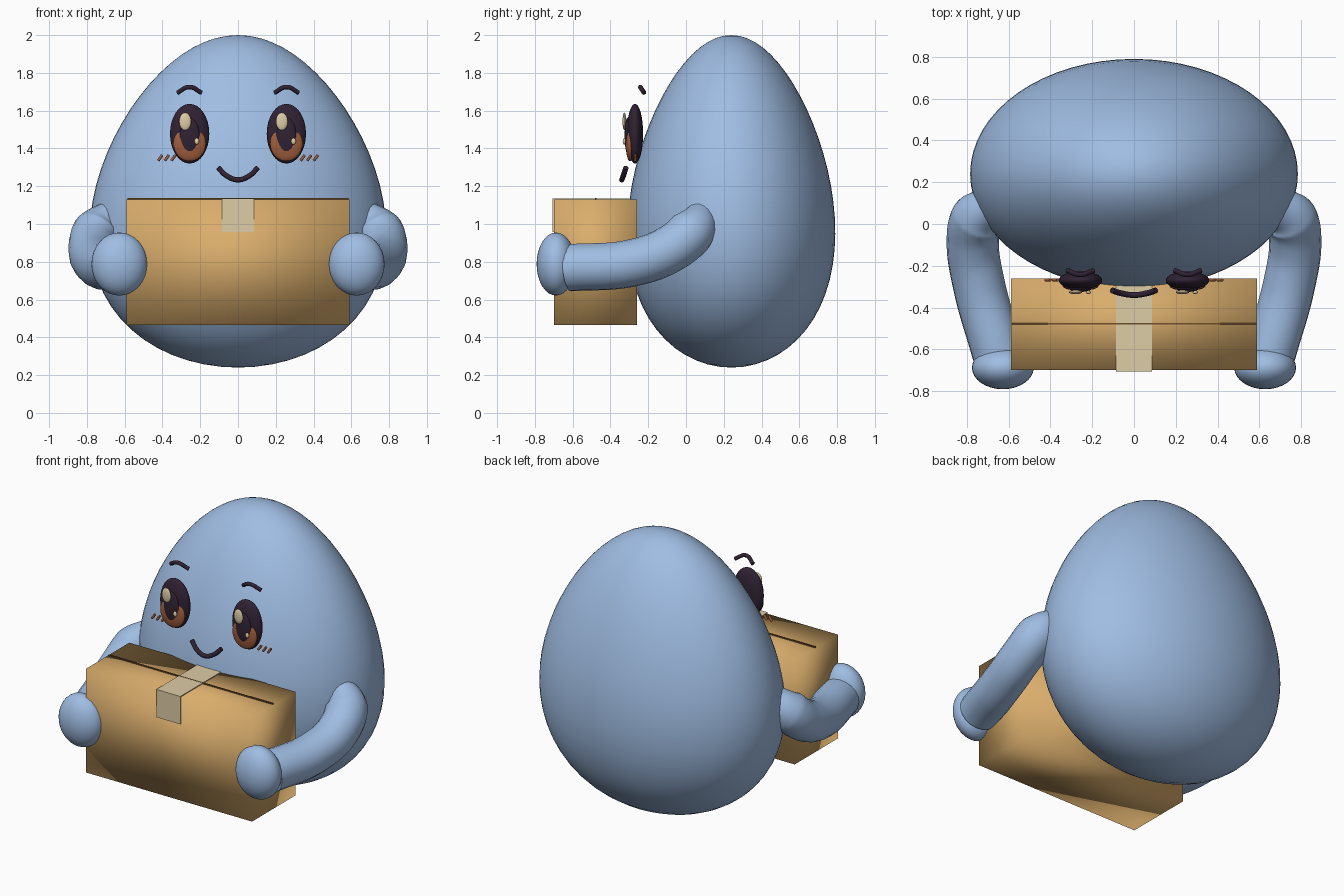
import bpy
import bmesh
from math import radians
from mathutils import Matrix, Vector

cube = bpy.data.objects.get("Cube")
if cube:
    bpy.data.objects.remove(cube, do_unlink=True)


def material(name, rgb):
    m = bpy.data.materials.new(name)
    m.use_nodes = True
    m.diffuse_color = (*rgb, 1)
    m.node_tree.nodes["Principled BSDF"].inputs["Base Color"].default_value = (*rgb, 1)
    return m


BLUE = material("soft blue", (0.35, 0.51, 0.77))
CARD = material("cardboard", (0.70, 0.42, 0.15))
SEAM = material("dark cardboard", (0.16, 0.08, 0.025))
CREAM = material("cream", (0.73, 0.61, 0.38))
DARK = material("dark plum", (0.03, 0.016, 0.034))
BROWN = material("warm brown", (0.35, 0.11, 0.045))


def add_mesh(name, bm, mat, smooth=True):
    mesh = bpy.data.meshes.new(name)
    bm.to_mesh(mesh)
    bm.free()
    for p in mesh.polygons:
        p.use_smooth = smooth
    mesh.materials.append(mat)
    obj = bpy.data.objects.new(name, mesh)
    bpy.context.collection.objects.link(obj)
    return obj


def ball(name, centre, radii, mat, segments=32, taper=0.0):
    """Ellipsoid; taper narrows it towards the top."""
    bm = bmesh.new()
    bmesh.ops.create_uvsphere(bm, u_segments=segments, v_segments=segments // 2, radius=1)
    for v in bm.verts:
        width = 1 - taper * v.co.z
        v.co = Vector((v.co.x * radii[0] * width, v.co.y * radii[1] * width,
                       v.co.z * radii[2])) + Vector(centre)
    return add_mesh(name, bm, mat)


def block(name, low, high, mat, smooth=False):
    """Box between two opposite corners."""
    low, high = Vector(low), Vector(high)
    bm = bmesh.new()
    bmesh.ops.create_cube(bm, size=1, matrix=Matrix.Translation((low + high) / 2)
                          @ Matrix.Diagonal((*(high - low), 1)))
    return add_mesh(name, bm, mat, smooth)


def tube(name, points, radius, mat, ends=1.0, sides=4):
    """Smooth capped tube through points; ends scales the first radius."""
    curve = bpy.data.curves.new(name, "CURVE")
    curve.dimensions = "3D"
    curve.bevel_depth = radius
    curve.bevel_resolution = sides
    curve.use_fill_caps = True
    spline = curve.splines.new("BEZIER")
    spline.bezier_points.add(len(points) - 1)
    for bp, co in zip(spline.bezier_points, points):
        bp.co = co
        bp.handle_left_type = bp.handle_right_type = "AUTO"
    spline.bezier_points[0].radius = ends
    temp = bpy.data.objects.new(name + "_path", curve)
    bpy.context.collection.objects.link(temp)
    graph = bpy.context.evaluated_depsgraph_get()
    mesh = bpy.data.meshes.new_from_object(temp.evaluated_get(graph))
    bpy.data.objects.remove(temp, do_unlink=True)
    mesh.name = name
    mesh.materials.clear()
    mesh.materials.append(mat)
    obj = bpy.data.objects.new(name, mesh)
    bpy.context.collection.objects.link(obj)
    bpy.ops.object.select_all(action="DESELECT")
    obj.select_set(True)
    bpy.context.view_layer.objects.active = obj
    bpy.ops.object.shade_smooth_by_angle(angle=radians(50))
    return obj


# Egg-shaped body
ball("body", (0, 0.24, 1.12), (0.77, 0.54, 0.88), BLUE, segments=64, taper=0.2)

# Arms and hands
ARM = [(0.67, 0.09, 1.05), (0.75, 0.03, 0.96), (0.772, -0.08, 0.87),
       (0.745, -0.28, 0.795), (0.65, -0.62, 0.768)]
for side, label in ((1, "left"), (-1, "right")):
    tube(label + "_arm", [(side * x, y, z) for x, y, z in ARM], 0.125, BLUE,
         ends=0.66, sides=8)
    ball(label + "_hand", (side * 0.628, -0.688, 0.788), (0.148, 0.103, 0.167), BLUE)

# Carried box with centre seam and tape
block("box", (-0.59, -0.70, 0.465), (0.59, -0.26, 1.13), CARD, smooth=True)
block("box_seam", (-0.585, -0.481, 1.125), (0.585, -0.473, 1.137), SEAM)
block("tape_top", (-0.085, -0.707, 1.128), (0.085, -0.26, 1.136), CREAM)
block("tape_front", (-0.085, -0.707, 0.957), (0.085, -0.699, 1.136), CREAM)

# Eyes, brows and blush marks; the eye glints sit on the same side of both eyes
for side, label in ((1, "left"), (-1, "right")):
    x = side * 0.256
    ball(label + "_eye", (x, -0.27, 1.478), (0.104, 0.043, 0.158), DARK)
    ball(label + "_iris", (x, -0.297, 1.425), (0.086, 0.022, 0.093), BROWN)
    ball(label + "_pupil", (x, -0.309, 1.468), (0.052, 0.016, 0.095), DARK)
    ball(label + "_large_glint", (x - 0.024, -0.326, 1.543), (0.032, 0.01, 0.047), CREAM, 20)
    ball(label + "_small_glint", (x + 0.038, -0.327, 1.438), (0.013, 0.008, 0.017), CREAM, 16)
    x = side * 0.257
    tube(label + "_brow", [(x - 0.064, -0.222, 1.695), (x, -0.242, 1.725),
                           (x + 0.064, -0.222, 1.695)], 0.012, DARK)
    for i in range(3):
        bx = side * (0.342 + 0.035 * i)
        tube(f"{label}_blush_{i + 1}", [(bx - 0.011, -0.268, 1.335),
                                        (bx + 0.011, -0.268, 1.365)], 0.0075, BROWN)

# Smiling mouth
tube("mouth", [(-0.105, -0.318, 1.298), (-0.06, -0.332, 1.255), (0, -0.34, 1.234),
               (0.06, -0.332, 1.255), (0.105, -0.318, 1.298)], 0.014, DARK)
